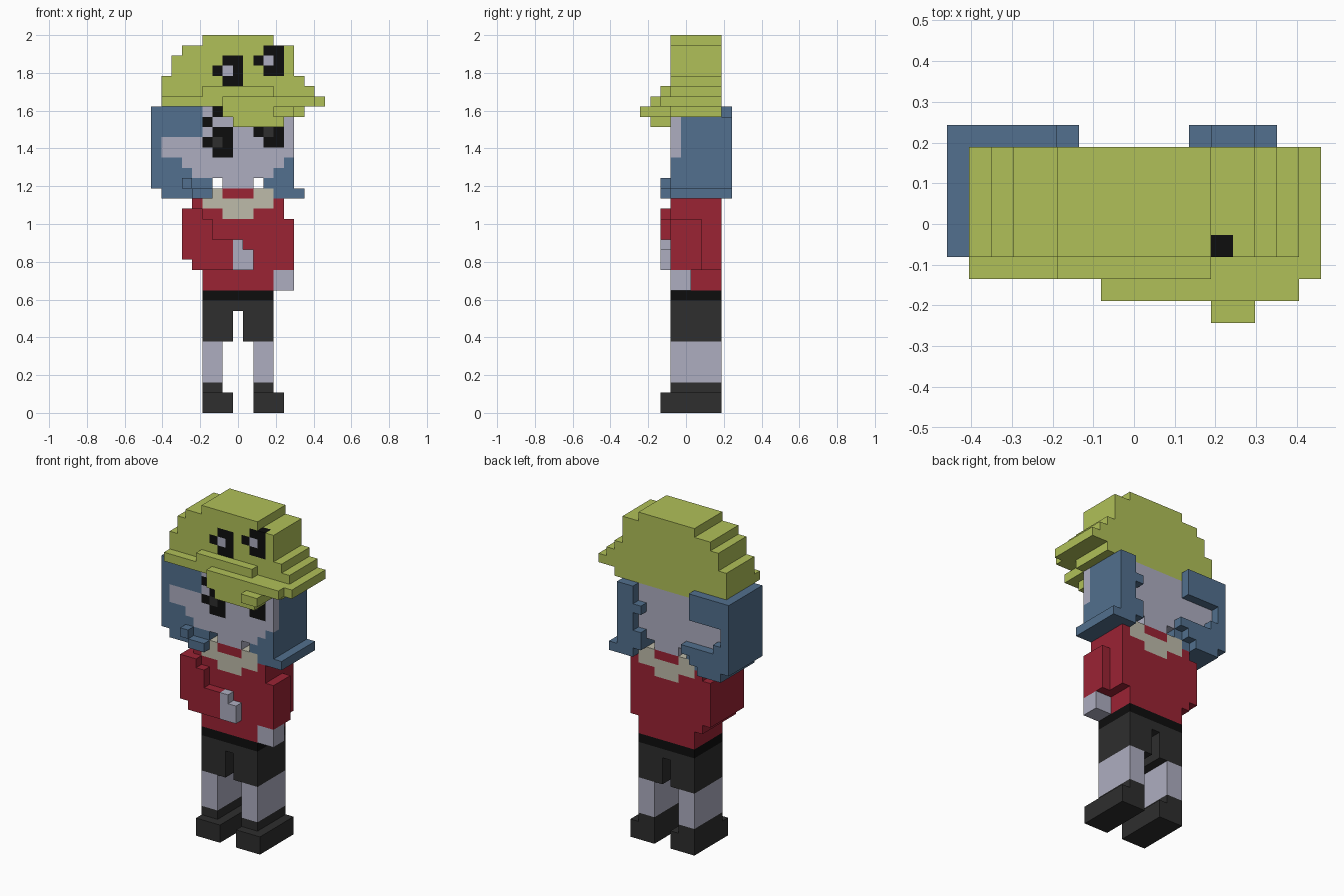
import bpy, bmesh, math
from mathutils import Vector

cube = bpy.data.objects.get("Cube")
if cube:
    bpy.data.objects.remove(cube, do_unlink=True)

U = 2 / 37                                  # block size
ORIGIN = Vector((-8.5 * U, -4.5 * U, 0))


def material(name, rgb):
    lin = [((c / 255 + 0.055) / 1.055) ** 2.4 if c > 10 else c / 255 / 12.92 for c in rgb]
    m = bpy.data.materials.new(name)
    m.use_nodes = True
    m.diffuse_color = (*lin, 1)
    bsdf = m.node_tree.nodes["Principled BSDF"]
    bsdf.inputs["Base Color"].default_value = (*lin, 1)
    bsdf.inputs["Roughness"].default_value = 0.9
    return m


olive = material("olive", (176, 192, 88))
blue = material("slate blue", (82, 112, 142))
skin = material("pale lilac", (174, 174, 192))
red = material("crimson", (155, 35, 52))
black = material("black", (13, 13, 13))
dark = material("charcoal", (46, 46, 46))
cream = material("cream", (190, 187, 170))

cells = {}       # block position -> part name
parts = {}       # part name -> material


def fill(part, mat, *boxes):
    """Claim blocks for a part; a box is x0, x1, y0, y1, z0, z1 in blocks."""
    parts[part] = mat
    for x0, x1, y0, y1, z0, z1 in boxes:
        for x in range(x0, x1):
            for y in range(y0, y1):
                for z in range(z0, z1):
                    cells[x, y, z] = part


def front(part, mat, *rects):
    """Recolour the front layer of blocks; a rect is x0, x1, z0, z1."""
    fill(part, mat, *[(a, b, 3, 4, c, d) for a, b, c, d in rects])


# Legs
for side, x in (("right", 5), ("left", 10)):
    fill(side + "_shoe", dark, (x, x + 3, 2, 8, 0, 2), (x, x + 2, 3, 8, 2, 3))
    fill(side + "_leg", skin, (x, x + 2, 3, 8, 3, 7))
fill("shorts", dark, (5, 8, 3, 8, 7, 11), (9, 12, 3, 8, 7, 11), (8, 9, 3, 8, 10, 11))
fill("belt", black, (5, 12, 3, 8, 11, 12))

# Torso and arms
fill("shirt", red, (5, 12, 3, 8, 12, 21), (4, 5, 3, 8, 14, 21), (12, 13, 3, 8, 14, 21))
fill("left_sleeve", red, (12, 14, 3, 6, 14, 19))
fill("left_hand", skin, (12, 14, 3, 5, 12, 14))
fill("right_sleeve", red, (3, 4, 2, 8, 15, 20), (4, 5, 2, 8, 14, 20),
     (5, 6, 2, 3, 14, 19), (6, 8, 2, 3, 14, 17))
fill("right_hand", skin, (8, 9, 2, 3, 14, 17), (9, 10, 2, 3, 14, 16))
fill("collar", cream, (5, 12, 3, 8, 20, 22), (7, 10, 3, 8, 19, 20))
fill("undershirt", red, (7, 10, 3, 8, 21, 22))

# Head with hair around it
fill("head", skin, (1, 13, 4, 8, 23, 30), (7, 10, 3, 8, 22, 23))
fill("right_hair", blue, (0, 1, 3, 9, 22, 30), (1, 6, 3, 8, 22, 23), (1, 5, 3, 8, 21, 22),
     (1, 7, 3, 4, 23, 30), (1, 5, 4, 8, 29, 30))
fill("left_hair", blue, (11, 14, 3, 8, 22, 23), (13, 14, 3, 9, 23, 29),
     (12, 13, 3, 8, 23, 25), (12, 15, 3, 9, 21, 22))
fill("right_back_hair", blue, (0, 5, 8, 9, 27, 30), (0, 1, 8, 9, 25, 27),
     (0, 5, 8, 9, 22, 24), (0, 2, 8, 9, 24, 25), (5, 6, 8, 9, 23, 24), (1, 4, 8, 9, 21, 22))
fill("left_back_hair", blue, (12, 14, 8, 9, 22, 29),
     (11, 12, 8, 9, 26, 27), (11, 12, 8, 9, 22, 24))
fill("hair_tips", blue, (3, 4, 2, 3, 22, 23), (4, 6, 2, 3, 21, 22))

# Face
front("face", skin, (5, 7, 27, 30), (7, 14, 25, 29), (1, 7, 25, 27),
      (3, 13, 24, 25), (4, 12, 23, 24))
front("eyes", black, (6, 8, 25, 28), (5, 6, 26, 27), (5, 6, 28, 29), (6, 7, 29, 30),
      (11, 13, 26, 28), (10, 11, 27, 28))
front("pupils", dark, (6, 7, 26, 27), (11, 12, 27, 28))

# Hat crown in steps, then the brim
fill("hat_crown", olive, (5, 12, 3, 8, 36, 37), (3, 14, 3, 8, 35, 36), (2, 14, 3, 8, 33, 35),
     (1, 15, 3, 8, 32, 33), (1, 16, 3, 8, 31, 32), (1, 17, 3, 8, 30, 31),
     (7, 15, 3, 8, 29, 30), (5, 7, 6, 8, 29, 30))
fill("hat_brim", olive, (5, 12, 2, 3, 31, 32), (1, 17, 2, 3, 30, 31), (7, 16, 1, 2, 30, 31),
     (7, 14, 1, 3, 29, 30), (12, 14, 0, 1, 29, 30), (8, 13, 1, 3, 28, 29))
front("hat_eyes", black, (7, 9, 32, 35), (6, 7, 33, 34), (11, 13, 33, 36), (10, 11, 34, 35))
front("hat_eye_glints", skin, (7, 8, 33, 34), (11, 12, 34, 35))


def build(part, mat):
    """Skin the exposed sides of a part's blocks and merge the flat areas."""
    bm = bmesh.new()
    verts = {}
    for cell in [c for c, p in cells.items() if p == part]:
        for axis in range(3):
            for s in (0, 1):
                near = list(cell)
                near[axis] += 2 * s - 1
                if tuple(near) in cells:
                    continue
                corners = []
                for a, b in ((0, 0), (1, 0), (1, 1), (0, 1)):
                    p = list(cell)
                    p[axis] += s
                    p[(axis + 1) % 3] += a
                    p[(axis + 2) % 3] += b
                    p = tuple(p)
                    if p not in verts:
                        verts[p] = bm.verts.new(ORIGIN + Vector(p) * U)
                    corners.append(verts[p])
                bm.faces.new(corners if s else corners[::-1])
    bmesh.ops.dissolve_limit(bm, angle_limit=math.radians(1), verts=bm.verts[:], edges=bm.edges[:])
    mesh = bpy.data.meshes.new(part)
    bm.to_mesh(mesh)
    bm.free()
    mesh.materials.append(mat)
    bpy.context.scene.collection.objects.link(bpy.data.objects.new(part, mesh))


for part, mat in parts.items():
    if part in cells.values():
        build(part, mat)
